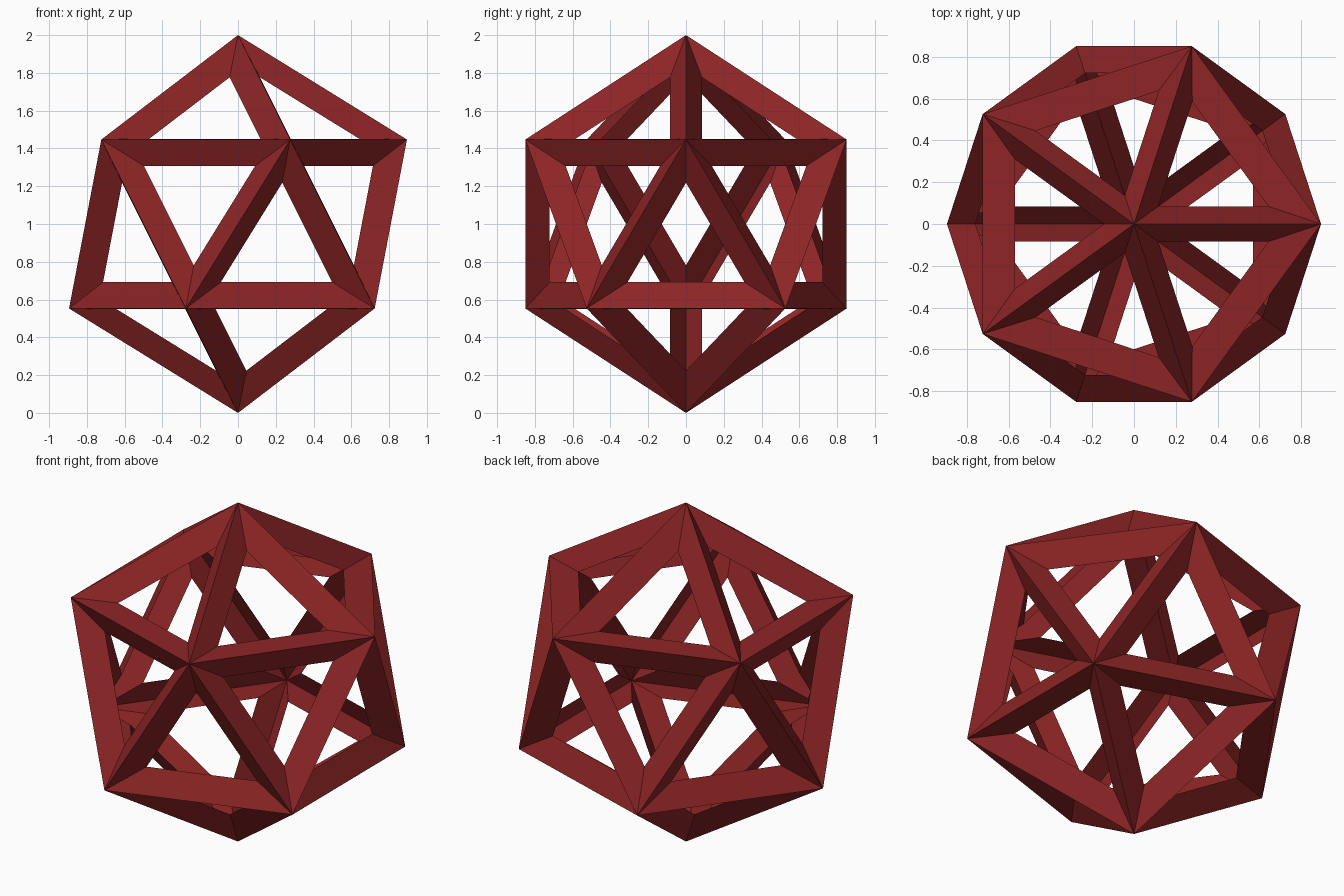
import bpy
import bmesh
from math import cos, sin, pi, sqrt

if "Cube" in bpy.data.objects:
    bpy.data.objects.remove(bpy.data.objects["Cube"])

# Deep red finish
red = bpy.data.materials.new("deep_red")
red.diffuse_color = (0.27, 0.018, 0.019, 1.0)
red.use_nodes = True
red.node_tree.nodes["Principled BSDF"].inputs["Base Color"].default_value = red.diffuse_color

# Icosahedron corners: two poles and two staggered rings of five
ring_r, ring_z = 2 / sqrt(5), 1 / sqrt(5)
points = [(0, 0, 2), (0, 0, 0)]
for k in range(5):
    a = 2 * pi * k / 5
    points.append((ring_r * cos(a), ring_r * sin(a), 1 + ring_z))
    points.append((ring_r * cos(a + pi / 5), ring_r * sin(a + pi / 5), 1 - ring_z))

bm = bmesh.new()
for p in points:
    bm.verts.new(p)
bmesh.ops.convex_hull(bm, input=bm.verts[:])
bmesh.ops.recalc_face_normals(bm, faces=bm.faces[:])
bm.normal_update()

# Sink an inset triangle in every face, then open it to leave ridged struts
panels = bm.faces[:]
bmesh.ops.inset_individual(bm, faces=panels, thickness=0.125, depth=-0.0905,
                           use_even_offset=True)
bmesh.ops.delete(bm, geom=panels, context='FACES_ONLY')

mesh = bpy.data.meshes.new("icosahedron_frame")
bm.to_mesh(mesh)
bm.free()
mesh.materials.append(red)
frame = bpy.data.objects.new("icosahedron_frame", mesh)
bpy.context.collection.objects.link(frame)
